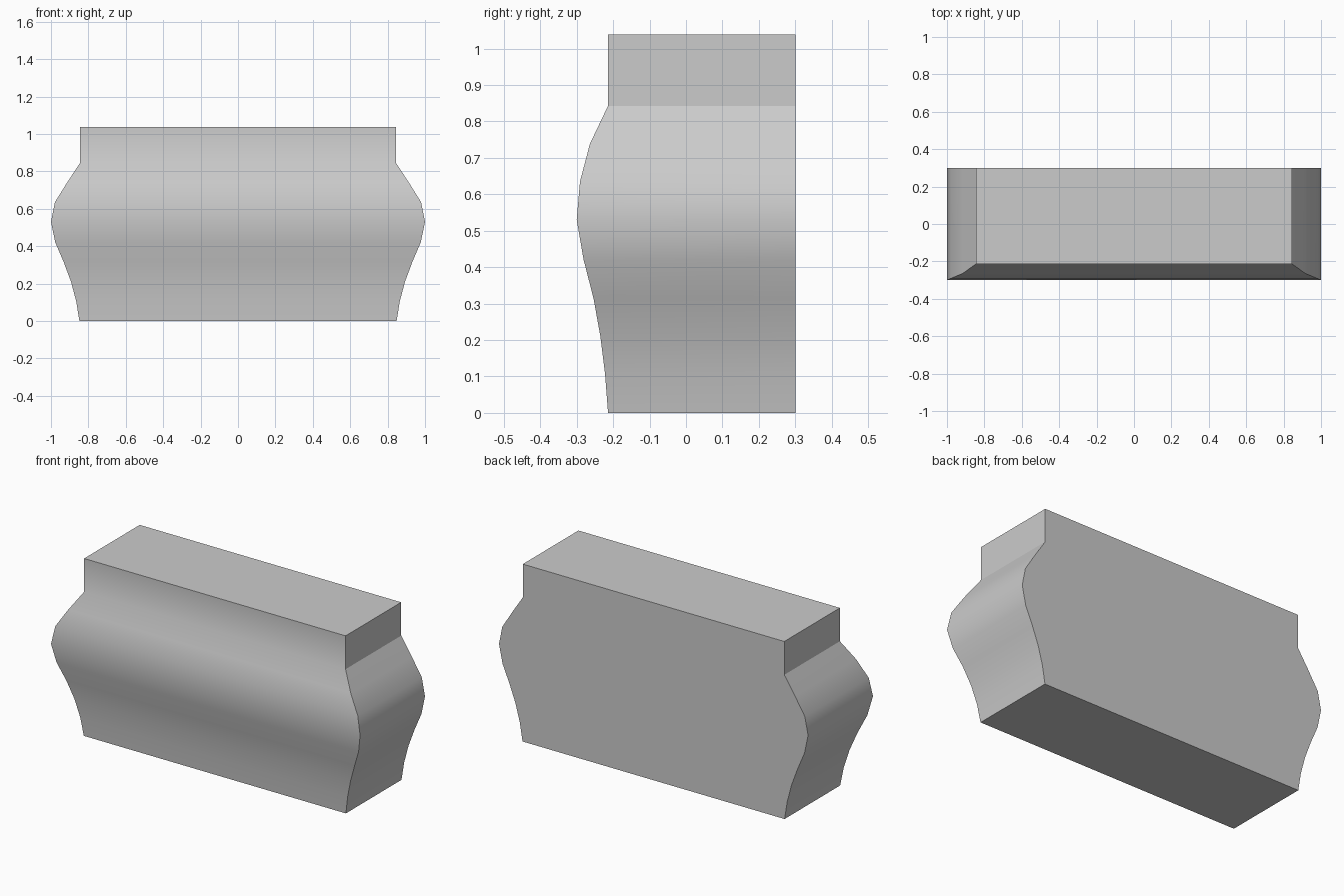
import bpy, bmesh, math

if "Cube" in bpy.data.objects:
    bpy.data.objects.remove(bpy.data.objects["Cube"])

# Swelling profile: (height, half width, front depth)
BACK_Y = 0.30
PROFILE = [
    (0.0, 0.848, -0.214), (0.105, 0.865, -0.222), (0.21, 0.893, -0.235),
    (0.315, 0.932, -0.254), (0.42, 0.977, -0.281), (0.53, 1.0, -0.30),
    (0.635, 0.979, -0.291), (0.738, 0.915, -0.264), (0.843, 0.846, -0.214),
    (1.038, 0.846, -0.214),
]

# Body: one rectangular ring per height, skinned on front and both ends
bm = bmesh.new()
rings = [[bm.verts.new(p) for p in ((-w, y, z), (w, y, z), (w, BACK_Y, z), (-w, BACK_Y, z))]
         for z, w, y in PROFILE]
for lo, hi in zip(rings, rings[1:]):
    for a, b in ((0, 1), (1, 2), (3, 0)):
        bm.faces.new((lo[a], lo[b], hi[b], hi[a]))

# Flat bottom, top and back
bm.faces.new(rings[0][::-1])
bm.faces.new(rings[-1])
bm.faces.new([r[2] for r in rings] + [r[3] for r in reversed(rings)])
bmesh.ops.recalc_face_normals(bm, faces=bm.faces)

mesh = bpy.data.meshes.new("bulging_body")
bm.to_mesh(mesh)
bm.free()
body = bpy.data.objects.new("bulging_body", mesh)
bpy.context.collection.objects.link(body)

# Smooth swell with crisp corners
bpy.context.view_layer.objects.active = body
body.select_set(True)
bpy.ops.object.shade_smooth_by_angle(angle=math.radians(30))
